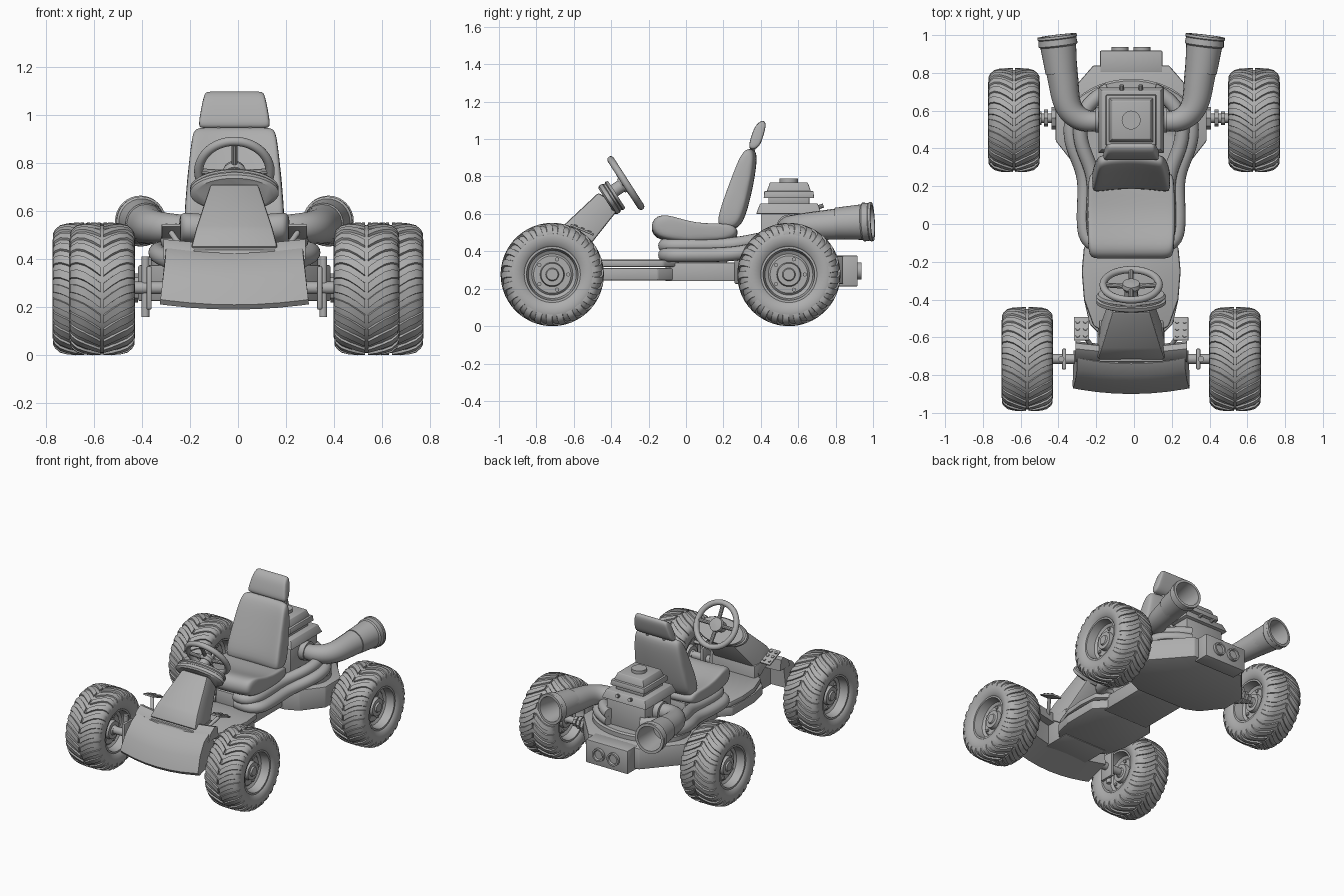
import bpy, bmesh, math
from mathutils import Vector, Matrix

cube = bpy.data.objects.get("Cube")
if cube:
    bpy.data.objects.remove(cube)

grey = bpy.data.materials.new("plain_grey")
grey.use_nodes = True
grey.diffuse_color = (0.42, 0.42, 0.42, 1)
grey.node_tree.nodes["Principled BSDF"].inputs["Base Color"].default_value = grey.diffuse_color

CX = -0.015          # body centreline
parts = []


def add(name, data, x=CX):
    ob = bpy.data.objects.new(name, data)
    bpy.context.scene.collection.objects.link(ob)
    data.materials.append(grey)
    ob.location.x = x
    parts.append(ob)
    return ob


def finish(name, bm, x=CX, sub=0, bevel=0):
    bmesh.ops.recalc_face_normals(bm, faces=bm.faces)
    if bevel:
        bmesh.ops.bevel(bm, geom=bm.edges[:], offset=bevel, segments=2, profile=0.5, affect='EDGES')
    me = bpy.data.meshes.new(name)
    bm.to_mesh(me)
    bm.free()
    ob = add(name, me, x)
    if sub:
        ob.modifiers.new("smooth", 'SUBSURF').levels = sub
    return ob


def loft(bm, rings):
    """Skin a row of closed rings and cap both ends."""
    rows = [[bm.verts.new(p) for p in ring] for ring in rings]
    n = len(rows[0])
    for a, b in zip(rows, rows[1:]):
        for i in range(n):
            bm.faces.new((a[i], a[(i + 1) % n], b[(i + 1) % n], b[i]))
    bm.faces.new(rows[0])
    bm.faces.new(rows[-1])


def frame(loc, direction):
    return Matrix.Translation(loc) @ Vector(direction).to_track_quat('Z', 'Y').to_matrix().to_4x4()


def lathe(bm, profile, mat, n=32):
    """Turn (radius, height) pairs around the local z axis."""
    loft(bm, [[mat @ Vector((r * math.cos(t * math.tau / n), r * math.sin(t * math.tau / n), h))
               for t in range(n)] for r, h in profile])


def turned(name, profile, loc, direction, x=CX, n=32, scale=(1, 1, 1)):
    bm = bmesh.new()
    lathe(bm, profile, frame(loc, direction) @ Matrix.Diagonal((*scale, 1)), n)
    return finish(name, bm, x)


def rod(name, r, a, b, x=CX, n=20):
    d = Vector(b) - Vector(a)
    return turned(name, [(r, 0), (r, d.length)], a, d, x, n)


def rect(cx, cy, z, hx, hy):
    return [(cx + i * hx, cy + j * hy, z) for i, j in ((-1, -1), (1, -1), (1, 1), (-1, 1))]


def block(name, c, size, top=1.0, bevel=0.006, tilt=0):
    """Box, tapered by top, tilted about x."""
    bm = bmesh.new()
    hx, hy, hz = (v / 2 for v in size)
    loft(bm, [rect(0, 0, -hz, hx, hy), rect(0, 0, hz, hx * top, hy * top)])
    bm.transform(Matrix.Translation(c) @ Matrix.Rotation(tilt, 4, 'X'))
    return finish(name, bm, bevel=bevel)


def prism(name, half, z0, z1, bevel=0.008):
    """Symmetric plan outline given by its +x half, front to back."""
    outline = half + [(-x, y) for x, y in reversed(half)]
    bm = bmesh.new()
    loft(bm, [[(x, y, z) for x, y in outline] for z in (z0, z1)])
    return finish(name, bm, bevel=bevel)


def slab(name, yz, hw, bow=(0, 0), edge=1.0, sub=0):
    """Side profile spread across x; hw gives half width by height, bow bends the sides."""
    cy, cz = (sum(c) / len(yz) for c in zip(*yz))
    bm, rings = bmesh.new(), []
    for u in (-1, -0.9, -0.6, -0.3, 0, 0.3, 0.6, 0.9, 1):
        s = edge if abs(u) == 1 else 1
        rings.append([(u * hw(z), cy + (y - cy) * s + bow[0] * u * u,
                       cz + (z - cz) * s + bow[1] * u * u) for y, z in yz])
    loft(bm, rings)
    return finish(name, bm, sub=sub)


def tube(name, pts, radii, cyclic=False, caps=True):
    cu = bpy.data.curves.new(name, 'CURVE')
    cu.dimensions, cu.bevel_depth, cu.bevel_resolution = '3D', 1.0, 6
    cu.use_fill_caps = caps
    sp = cu.splines.new('NURBS')
    sp.points.add(len(pts) - 1)
    for p, co, r in zip(sp.points, pts, radii):
        p.co, p.radius = (*co, 1), r
    sp.order_u, sp.resolution_u = 4, 6
    sp.use_cyclic_u, sp.use_endpoint_u = cyclic, not cyclic
    return add(name, cu)


# Wheels: tyre and rim turned together, then chevron lugs and bolts
half_tyre = [(0.266, 0), (0.264, 0.07), (0.255, 0.105), (0.235, 0.128), (0.2, 0.137), (0.157, 0.126),
             (0.15, 0.118), (0.138, 0.118), (0.128, 0.06), (0.11, 0.05), (0.1, 0.06), (0.065, 0.06),
             (0.06, 0.085), (0.035, 0.085), (0.03, 0.095), (0.001, 0.095)]
tyre = [(r, -h) for r, h in reversed(half_tyre[1:])] + half_tyre
lug = [(0.006, 0.266), (0.04, 0.266), (0.075, 0.263), (0.105, 0.255), (0.126, 0.237), (0.134, 0.222)]


def wheel(name, x, y):
    side = frame((0, y, 0.276), (1, 0, 0))
    bm = bmesh.new()
    lathe(bm, tyre, side, 56)
    count = 25
    for s in (-1, 1):
        for k in range(count):
            rings = []
            for w, r in lug:
                a = k * math.tau / count + 0.26 * math.sin(w / 0.134 * 1.57)
                rings.append([(s * w, y - math.cos(a + da) * rr, 0.276 + math.sin(a + da) * rr)
                              for rr, da in ((r - 0.008, -0.08), (r + 0.01, -0.065),
                                             (r + 0.01, 0.065), (r - 0.008, 0.08))])
            loft(bm, rings)
        for k in range(5):
            a = k * math.tau / 5
            spot = (s * 0.05, y + 0.085 * math.cos(a), 0.276 + 0.085 * math.sin(a))
            lathe(bm, [(0.011, 0), (0.011, 0.02)], frame(spot, (s, 0, 0)), 8)
    finish(name, bm, x)


for s, side in ((1, "left"), (-1, "right")):
    wheel("front_wheel_" + side, CX + s * 0.55, -0.715)
    wheel("rear_wheel_" + side, s * 0.635, 0.55)
    # Axles, steering knuckles and hub nuts
    rod("front_axle_" + side, 0.026, (s * 0.2, -0.715, 0.28), (s * 0.5, -0.715, 0.28))
    rod("kingpin_" + side, 0.016, (s * 0.37, -0.715, 0.16), (s * 0.37, -0.715, 0.41))
    block("knuckle_" + side, (s * 0.355, -0.715, 0.28), (0.022, 0.11, 0.18))
    rod("rear_axle_" + side, 0.024, (s * 0.36, 0.56, 0.28), (s * 0.62, 0.56, 0.28))
    for x, r in ((0.4, 0.06), (0.44, 0.045), (0.475, 0.035)):
        rod("hub_nut_" + side, r, (s * x, 0.56, 0.28), (s * (x + 0.022), 0.56, 0.28), n=8)
    # Pedals with studs
    block("pedal_" + side, (s * 0.263, -0.555, 0.515), (0.08, 0.135, 0.012), bevel=0.004, tilt=-0.4)
    rod("pedal_arm_" + side, 0.012, (s * 0.2, -0.66, 0.42), (s * 0.263, -0.57, 0.51))
    for i in (-1, 1):
        for j in (-1, 0, 1):
            turned("pedal_stud", [(0.011, 0), (0.011, 0.009)],
                   (s * 0.263 + i * 0.02, -0.555 + j * 0.037, 0.519 - j * 0.016), (0, 0.39, 0.92), n=10)
    # Side pipes sweeping from under the seat round the engine
    for lift, inset in ((0, 0), (0.05, 0.05)):
        tube("side_pipe_" + side,
             [(s * x, y, z + lift) for x, y, z in
              ((0.08, -0.1, 0.38), (0.23 - inset, -0.14, 0.38), (0.262 - inset, 0, 0.38),
               (0.235 - inset, 0.22, 0.38), (0.28 - inset, 0.34, 0.4), (0.34 - inset, 0.48, 0.43),
               (0.3 - inset, 0.64, 0.44), (0.12, 0.71, 0.44))], [0.038] * 8)
    # Flared exhausts
    tube("exhaust_" + side, [(s * 0.15, 0.55, 0.53), (s * 0.23, 0.53, 0.53), (s * 0.34, 0.58, 0.53),
                             (s * 0.355, 0.74, 0.54), (s * 0.375, 0.86, 0.55), (s * 0.39, 0.97, 0.557)],
         [0.05, 0.055, 0.068, 0.08, 0.086, 0.092], caps=False)
    bm = bmesh.new()
    rim = frame((s * 0.386, 0.94, 0.556), (s * 0.12, 1, 0.05))
    lathe(bm, [(0.084, -0.14), (0.095, 0), (0.104, 0.008), (0.101, 0.04), (0.106, 0.045), (0.104, 0.058),
               (0.086, 0.058), (0.07, -0.13), (0.001, -0.13)], rim)
    finish("exhaust_mouth_" + side, bm)
    rod("exhaust_collar_" + side, 0.066, (s * 0.15, 0.55, 0.53), (s * 0.19, 0.55, 0.53))
    # Tail lamps
    turned("tail_lamp_" + side, [(0.045, 0), (0.045, 0.025), (0.034, 0.025), (0.03, 0.012), (0.001, 0.012)],
           (s * 0.058, 0.912, 0.295), (0, 1, 0))
    rod("headrest_post_" + side, 0.014, (s * 0.066, 0.34, 0.88), (s * 0.066, 0.37, 1.0))
    rod("engine_bolt_" + side, 0.012, (s * 0.05, 0.69, 0.63), (s * 0.05, 0.735, 0.645), n=10)

# Chassis
prism("floor_lower", [(0.15, -0.6), (0.22, -0.53), (0.25, -0.4), (0.25, -0.15), (0.17, -0.06)], 0.245, 0.31)
prism("floor_upper", [(0.13, -0.58), (0.2, -0.54), (0.25, -0.4), (0.262, -0.25), (0.25, -0.12), (0.16, -0.04)],
      0.315, 0.355, 0.012)
block("centre_frame", (0, 0.14, 0.29), (0.36, 0.5, 0.1))
block("front_frame", (0, -0.62, 0.34), (0.34, 0.22, 0.2))
prism("rear_deck", [(0.2, 0.26), (0.29, 0.3), (0.4, 0.44), (0.4, 0.61), (0.2, 0.84)], 0.225, 0.375)
block("tail_box", (0, 0.86, 0.295), (0.33, 0.115, 0.165))
turned("engine_bed", [(0.35, 0), (0.35, 0.035), (0.335, 0.045), (0.001, 0.045)], (0, 0.52, 0.37), (0, 0, 1),
       n=48, scale=(1, 0.71, 1))

# Nose and cowl
slab("nose", [(-0.7, 0.4), (-0.74, 0.425), (-0.8, 0.39), (-0.86, 0.31), (-0.9, 0.21), (-0.885, 0.19),
              (-0.7, 0.24)], lambda z: 0.285 + max(0, 0.4 - z) * 0.12, bow=(0.03, 0.022))
slab("cowl", [(-0.64, 0.38), (-0.65, 0.455), (-0.68, 0.465), (-0.73, 0.43), (-0.75, 0.38)],
     lambda z: 0.295, bow=(0.02, 0.018))

# Steering column, collar and wheel
bm = bmesh.new()
loft(bm, [[(i * hx, y + j * t * 0.83, z - j * t * 0.55) for i, j in ((-1, -1), (1, -1), (1, 1), (-1, 1))]
          for y, z, hx, t in ((-0.64, 0.4, 0.18, 0.095), (-0.59, 0.48, 0.16, 0.09), (-0.41, 0.675, 0.1, 0.07))])
finish("steering_column", bm, bevel=0.012)
tilt = Vector((0, 0.84, 0.54))
turned("column_collar", [(0.08, -0.03), (0.09, -0.02), (0.09, 0.0), (0.084, 0.005), (0.084, 0.015),
                         (0.09, 0.02), (0.085, 0.035), (0.001, 0.035)],
       (0, -0.4, 0.685), tilt, n=40, scale=(2.05, 1, 1))
hub = frame((0, -0.322, 0.765), tilt)
rod("steering_shaft", 0.035, (0, -0.42, 0.7), hub @ Vector((0, 0, -0.02)))
turned("steering_hub", [(0.04, -0.03), (0.05, -0.01), (0.045, 0.01), (0.001, 0.014)], hub.translation, tilt)
circle = [hub @ Vector((0.15 * math.cos(k * math.tau / 24), 0.15 * math.sin(k * math.tau / 24), 0))
          for k in range(24)]
tube("steering_rim", circle, [0.019] * 24, cyclic=True)
for k in range(0, 24, 6):
    rod("steering_spoke", 0.013, hub @ Vector((0, 0, -0.012)), circle[k], n=10)

# Seat
slab("seat_cushion", [(-0.185, 0.46), (-0.19, 0.56), (-0.12, 0.6), (0.05, 0.53), (0.26, 0.545), (0.285, 0.49),
                      (0.25, 0.445), (0, 0.435)], lambda z: 0.232, bow=(0, 0.015), edge=0.85, sub=2)
slab("seat_back", [(0.17, 0.54), (0.215, 0.68), (0.26, 0.8), (0.31, 0.93), (0.35, 0.955), (0.385, 0.93),
                   (0.37, 0.8), (0.34, 0.66), (0.3, 0.525), (0.22, 0.51)],
     lambda z: 0.215 - (z - 0.52) * 0.085, bow=(-0.02, 0), edge=0.85, sub=2)
slab("headrest", [(0.33, 0.95), (0.35, 1.02), (0.37, 1.075), (0.41, 1.105), (0.432, 1.085), (0.415, 1.02),
                  (0.395, 0.96), (0.36, 0.94)], lambda z: 0.152 - (z - 0.95) * 0.17, edge=0.88, sub=2)
block("seat_mount", (0, 0.05, 0.39), (0.26, 0.34, 0.11))

# Engine stack
for name, z0, z1, w, top in (("engine_block", 0.37, 0.6, 0.3, 1), ("engine_head", 0.6, 0.655, 0.35, 0.88),
                             ("engine_neck", 0.65, 0.7, 0.22, 1), ("intake_plate", 0.685, 0.722, 0.27, 0.97),
                             ("intake_lid", 0.722, 0.768, 0.235, 0.86)):
    block(name, (0, 0.55, (z0 + z1) / 2), (w, w, z1 - z0), top, 0.004)
rod("intake_cap", 0.05, (0, 0.55, 0.765), (0, 0.55, 0.79))

# Make plain meshes with smooth shading and sharp creases
bpy.ops.object.select_all(action='DESELECT')
for ob in parts:
    ob.select_set(True)
bpy.context.view_layer.objects.active = parts[0]
bpy.ops.object.convert(target='MESH')
bpy.ops.object.shade_smooth_by_angle(angle=math.radians(35))
